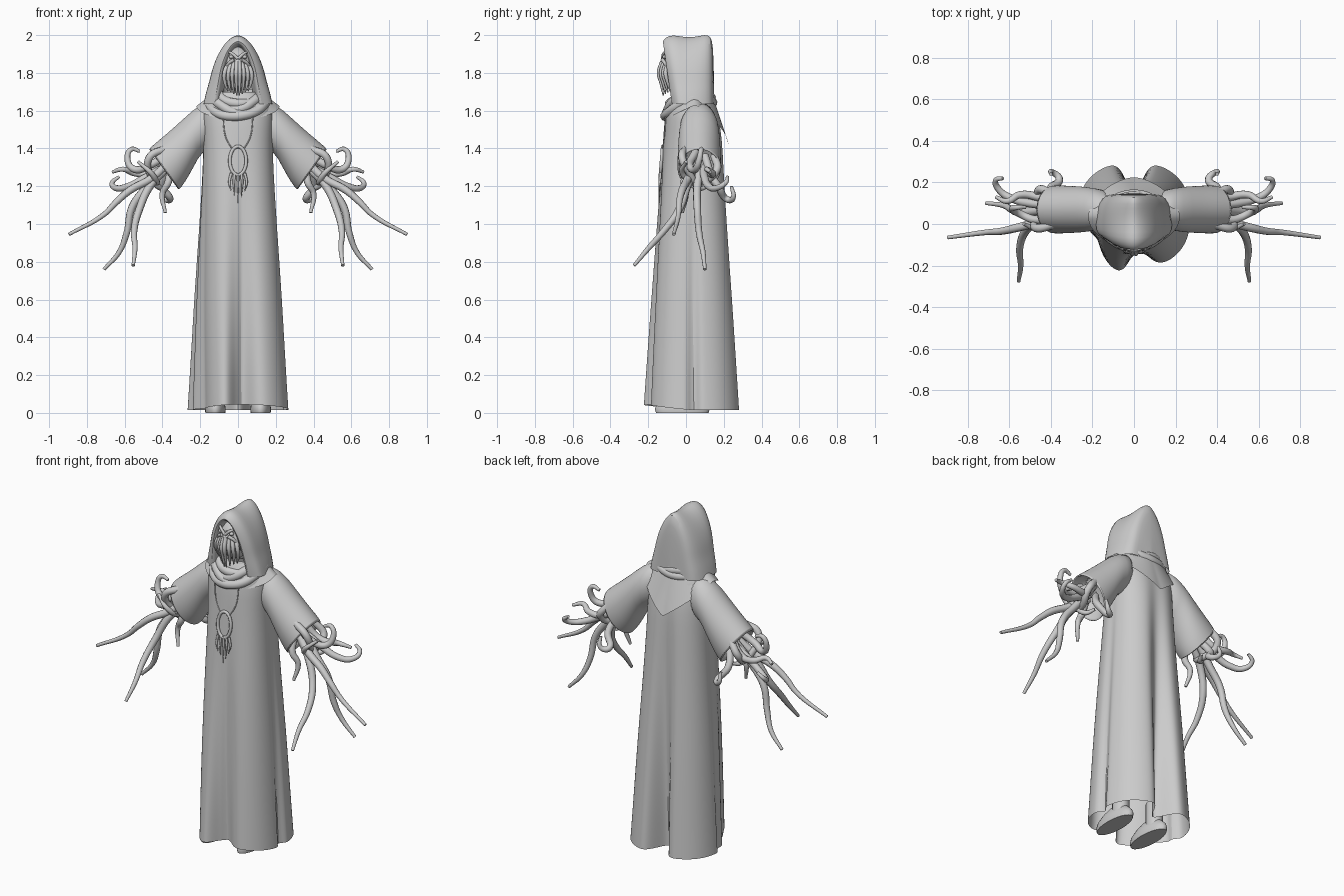
import bpy, bmesh, math
from math import sin, cos, pi, exp
from mathutils import Vector

cube = bpy.data.objects.get("Cube")
if cube:
    bpy.data.objects.remove(cube, do_unlink=True)

clay = bpy.data.materials.new("clay_grey")
clay.use_nodes = True
clay.diffuse_color = (0.6, 0.6, 0.6, 1)
clay.node_tree.nodes["Principled BSDF"].inputs["Base Color"].default_value = clay.diffuse_color


def finish(obj):
    """Assign the material and smooth everything but sharp edges."""
    obj.data.materials.append(clay)
    bpy.ops.object.select_all(action='DESELECT')
    obj.select_set(True)
    bpy.context.view_layer.objects.active = obj
    bpy.ops.object.shade_smooth_by_angle(angle=math.radians(50))
    return obj


def loft(name, rings, closed=True, cap_start=False, cap_end=False, smooth=1):
    """Skin a list of equally long point rings."""
    bm = bmesh.new()
    rows = [[bm.verts.new(p) for p in ring] for ring in rings]
    count = len(rows[0])
    for low, high in zip(rows, rows[1:]):
        for i in range(count if closed else count - 1):
            j = (i + 1) % count
            bm.faces.new((low[i], low[j], high[j], high[i]))
    if cap_start:
        bm.faces.new(rows[0][::-1])
    if cap_end:
        bm.faces.new(rows[-1])
    bmesh.ops.recalc_face_normals(bm, faces=bm.faces[:])
    mesh = bpy.data.meshes.new(name)
    bm.to_mesh(mesh)
    bm.free()
    obj = bpy.data.objects.new(name, mesh)
    bpy.context.collection.objects.link(obj)
    if smooth:
        obj.modifiers.new("soften", 'SUBSURF').levels = smooth
        obj.modifiers["soften"].render_levels = smooth
    return finish(obj)


def tubes(name, paths, radius, tip=0.3, side=1, cyclic=False):
    """Round strands through the given points, thinning late toward the tip."""
    curve = bpy.data.curves.new(name, 'CURVE')
    curve.dimensions = '3D'
    curve.bevel_depth = radius
    curve.bevel_resolution = 3
    curve.resolution_u = 8
    curve.use_fill_caps = True
    for path in paths:
        spline = curve.splines.new('BEZIER')
        spline.bezier_points.add(len(path) - 1)
        spline.use_cyclic_u = cyclic
        for i, (knot, p) in enumerate(zip(spline.bezier_points, path)):
            knot.co = (side * p[0], p[1], p[2])
            knot.handle_left_type = knot.handle_right_type = 'AUTO'
            knot.radius = 1 - (1 - tip) * (i / (len(path) - 1)) ** 2
    obj = bpy.data.objects.new(name, curve)
    bpy.context.collection.objects.link(obj)
    bpy.ops.object.select_all(action='DESELECT')
    obj.select_set(True)
    bpy.context.view_layer.objects.active = obj
    bpy.ops.object.convert(target='MESH')
    return finish(bpy.context.object)


def ball(name, centre, size):
    bpy.ops.mesh.primitive_uv_sphere_add(segments=24, ring_count=14, location=centre)
    obj = bpy.context.object
    obj.name = name
    obj.scale = size
    return finish(obj)


def around(count):
    return [2 * pi * i / count for i in range(count)]


def power(value, exponent):
    return math.copysign(abs(value) ** exponent, value)


# Robe: oval sections with folds that deepen toward the hem
def robe_ring(z, half, front, back):
    drop = max(0, 1 - z / 1.5)
    mid, depth = (front + back) / 2, (back - front) / 2
    ring = []
    for a in around(128):
        c, s = cos(a), sin(a)
        x, y = half * power(c, 0.9), depth * power(s, 0.8)
        if s > 0:
            y *= 1 - (0.06 + 0.5 * drop) * exp(-(x / 0.055) ** 2)
        else:
            y *= 1 - 0.36 * drop * exp(-((x - 0.015) / 0.075) ** 2)
        # side slits, and the front panel tucked in on the right
        x *= 1 - 0.14 * drop * exp(-((y + mid - 0.04) / 0.025) ** 2)
        if c < 0 and s < 0:
            tuck = drop * min(1, -s * 3)
            x *= 1 - 0.33 * tuck
            y *= 1 + 0.12 * tuck
        hem = 0.03 * max(0, -s) * max(0, 1 - z * 3)
        ring.append((x, y + mid, z + hem))
    return ring


robe_rows = [(0.015, .27, -.215, .298), (0.3, .252, -.203, .28), (0.6, .236, -.186, .26),
             (1.0, .207, -.16, .23), (1.3, .188, -.135, .21), (1.45, .183, -.122, .2),
             (1.56, .19, -.113, .18), (1.64, .18, -.1, .15), (1.69, .12, -.07, .12)]
loft("robe", [robe_ring(*row) for row in robe_rows])


# Sleeves: oval sections given by their upper and lower points
def sleeve_ring(side, upper, lower, depth):
    mid = (Vector(upper) + Vector(lower)) / 2
    arm = (Vector(upper) - Vector(lower)) / 2
    return [(side * (mid.x + arm.x * cos(a)), 0.07 + depth * sin(a), mid.y + arm.y * cos(a))
            for a in around(28)]


sleeve_rows = [((.09, 1.66), (.12, 1.4), .09), ((.2, 1.64), (.19, 1.39), .103),
               ((.28, 1.565), (.235, 1.3), .112), ((.38, 1.475), (.28, 1.22), .115),
               ((.48, 1.395), (.317, 1.172), .118), ((.467, 1.39), (.318, 1.19), .105),
               ((.36, 1.46), (.28, 1.28), .08)]

# Strands of each hand: three long ones, then the curled and short ones
long_strands = [
    [(.38, .04, 1.31), (.46, .01, 1.24), (.57, -.02, 1.18), (.64, -.035, 1.12), (.71, -.04, 1.05), (.895, -.065, .945)],
    [(.38, .08, 1.32), (.48, .06, 1.2), (.56, .06, 1.09), (.59, .07, .95), (.63, .09, .85), (.71, .1, .76)],
    [(.37, .05, 1.3), (.46, .01, 1.21), (.525, -.04, 1.07), (.55, -.12, .96), (.545, -.2, .87), (.555, -.275, .78)]]
curled_strands = [
    [(.36, .05, 1.38), (.47, .02, 1.31), (.55, .05, 1.29), (.585, .07, 1.34), (.565, .08, 1.395), (.52, .08, 1.385)],
    [(.37, .1, 1.36), (.46, .13, 1.27), (.55, .14, 1.27), (.61, .11, 1.29), (.665, .13, 1.275)],
    [(.36, .09, 1.32), (.5, .1, 1.24), (.58, .12, 1.2), (.645, .16, 1.19), (.665, .21, 1.22), (.63, .22, 1.25)],
    [(.36, .02, 1.3), (.37, -.01, 1.22), (.4, .0, 1.16), (.385, -.02, 1.06)],
    [(.36, .1, 1.3), (.4, .17, 1.2), (.36, .22, 1.13), (.395, .25, 1.14), (.4, .24, 1.2)],
    [(.38, .0, 1.4), (.47, -.02, 1.35), (.46, .03, 1.25), (.41, .07, 1.19), (.38, .12, 1.2)],
    [(.4, .15, 1.36), (.46, .16, 1.28), (.43, .05, 1.22), (.46, -.02, 1.27), (.53, .0, 1.33)]]

for label, side in (("left", 1), ("right", -1)):
    loft(label + "_sleeve", [sleeve_ring(side, *row) for row in sleeve_rows], cap_start=True, cap_end=True)
    tubes(label + "_long_strands", long_strands, 0.022, 0.4, side)
    tubes(label + "_curled_strands", curled_strands, 0.021, 0.4, side)

    # Boots: a flat-soled shoe and an ankle
    sole = [(side * (.12 + .055 * cos(a)), -.02 + .145 * sin(a)) for a in around(24)]
    centre = Vector((side * .12, -.01))
    shoe = []
    for z, scale in ((0, .96), (.02, 1), (.045, .93), (.075, .7), (.1, .4)):
        shoe.append([(*centre.lerp(Vector(p), scale), z) for p in sole])
    loft(label + "_boot", shoe, cap_start=True, cap_end=True, smooth=0)
    loft(label + "_ankle", [[(side * .12 + .045 * cos(a), .03 + .05 * sin(a), z) for a in around(16)]
                            for z in (.05, .2)], cap_end=True, smooth=0)


# Mantle: shoulder cape with straight edges meeting in a point at the back
def mantle_ring(t):
    ring = []
    for a in around(64):
        c, s = cos(a), sin(a)
        point = max(0, 1 - abs(a - pi / 2) / 1.4)
        x = (.12 + .1 * t * (1 - .3 * point)) * c
        y = .035 + (.1 + (.07 if s > 0 else .045) * t + .02 * point * t) * s
        z = 1.7 - .075 * t - .205 * point * t - .07 * max(0, -s) * t
        ring.append((x, y, z))
    return ring


loft("shoulder_mantle", [mantle_ring(i / 6) for i in range(7)])

# Cowl: loose, tilted rolls of cloth drooping at the throat
for i in range(4):
    roll = []
    for a in around(14):
        front = max(0, -sin(a))
        wobble = .007 * sin(3 * a + i * 2) + .012 * (-1) ** i * cos(a)
        roll.append(((.15 - .014 * i) * cos(a), .015 + (.125 - .008 * i) * sin(a),
                     1.65 + .014 * i - (.085 - .008 * i) * front ** 1.5 + wobble))
    tubes("cowl_roll_%d" % (i + 1), [roll], .026, 1, cyclic=True)


# Hood: upright arches from the face opening to the closed back of the head
def arch(y, half, top, lean=0, taper=1.1):
    ring = []
    for i in range(33):
        c, s = cos(pi * i / 32), sin(pi * i / 32)
        flare = .02 * max(0, 1 - s * 3) * half / .17
        ring.append((half * power(c, taper) + power(c, 1) * flare, y + lean * (1 - s),
                     1.635 + (top - 1.635) * abs(s) ** 1.02))
    return ring


hood_rows = [(.03, .075, 1.93), (-.06, .088, 1.94, .03), (-.11, .095, 1.95, .04),
             (-.13, .108, 1.965, .05), (-.105, .146, 1.99, .05), (-.07, .16, 2.003, .03),
             (-.01, .164, 1.988, 0, 1.15), (.05, .162, 1.99, 0, 1.2), (.1, .148, 2.003, .005, 1.25),
             (.13, .122, 1.998, .01, 1.25), (.143, .09, 1.95), (.147, .045, 1.82), (.15, .002, 1.66)]
loft("hood", [arch(*row) for row in hood_rows], closed=False)

# Head: skull, brow, eyes and a beard of face strands
ball("head", (0, -.02, 1.82), (.085, .1, .12))
ball("snout", (0, -.095, 1.83), (.035, .045, .06))
beard = []
for label, side in (("left", 1), ("right", -1)):
    ball(label + "_eye", (side * .036, -.112, 1.885), (.013, .013, .011))
    tubes(label + "_brow", [[(0, -.125, 1.875), (.035, -.115, 1.905), (.065, -.08, 1.91)]], .009, .5, side)
    tubes(label + "_cheek_ridge", [[(.02, -.125, 1.87), (.05, -.11, 1.85), (.075, -.07, 1.78)]], .01, .6, side)
    for i in range(4):
        x, y = side * (.008 + .018 * i), .012 * i
        beard.append([(x * .7, y - .125, 1.86), (x * 1.15, y - .143, 1.8),
                      (x * 1.1, y - .132, 1.745), (x * .85, y - .12, 1.68 + .008 * i)])
tubes("beard_strands", beard, .0125, .3)

# Pendant: pointed oval ring, hanging spikes and two thin cords
oval = [(.043 * cos(a), -.13 + .006 * sin(a), 1.335 + .075 * sin(a)) for a in around(12)]
tubes("pendant_ring", [oval], .009, 1, cyclic=True)
spikes = [[(x, -.136, 1.27), (x * 1.3, -.139, 1.22), (x, -.143, 1.11 + abs(x) * 1.8)]
          for x in (-.035, -.017, 0, .017, .035)]
tubes("pendant_spikes", spikes, .008, .2)
cords = [[(side * .08, -.108, 1.57), (side * .065, -.115, 1.46), (side * .03, -.125, 1.395)] for side in (1, -1)]
tubes("pendant_cords", cords, .003, 1)
